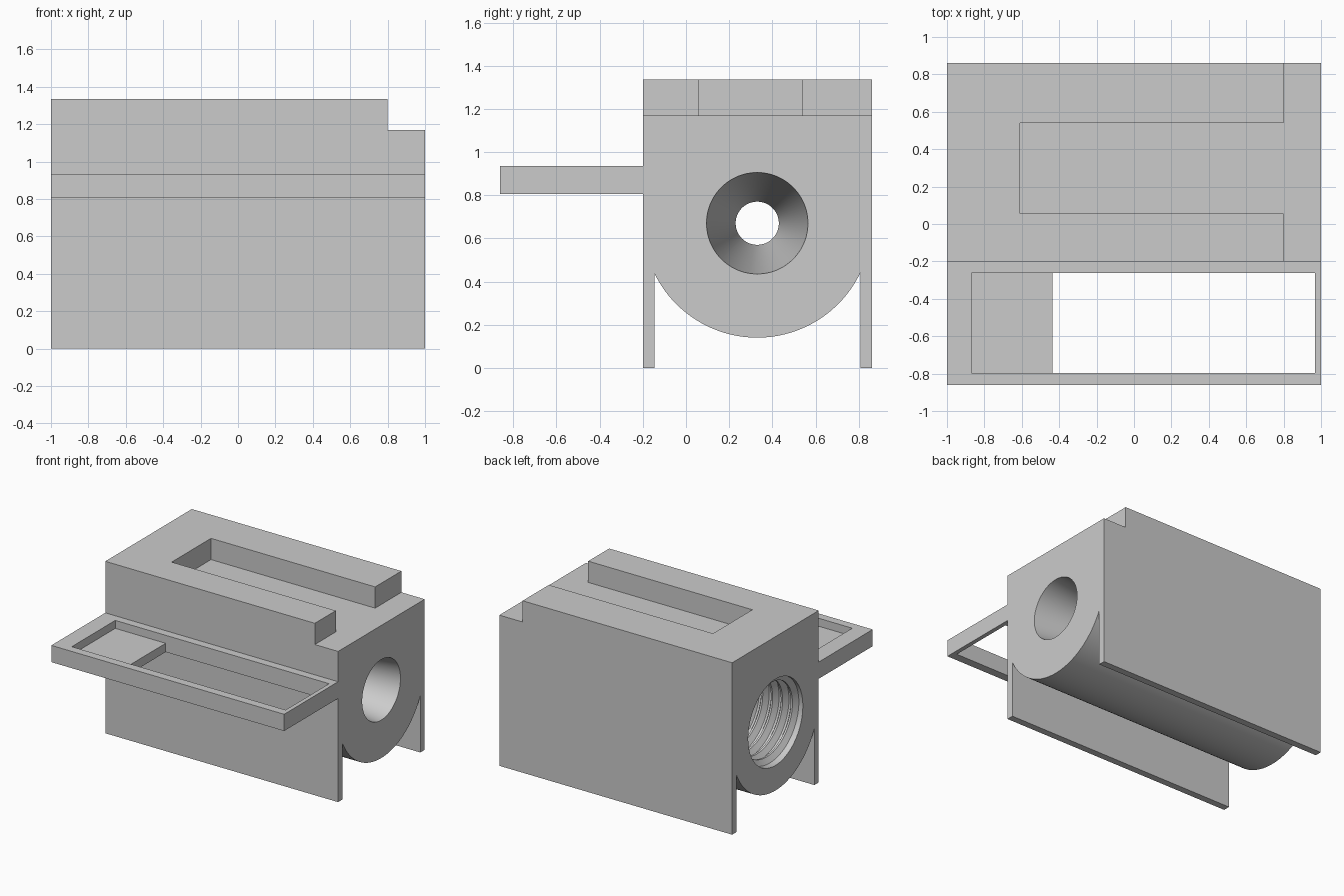
import bpy, bmesh, math
from mathutils import Vector, Matrix

cube = bpy.data.objects.get("Cube")
if cube:
    bpy.data.objects.remove(cube, do_unlink=True)

grey = bpy.data.materials.new("light grey")
grey.use_nodes = True
grey.diffuse_color = (0.6, 0.6, 0.6, 1)
grey.node_tree.nodes["Principled BSDF"].inputs["Base Color"].default_value = (0.6, 0.6, 0.6, 1)

AXIS_Y, AXIS_Z = 0.33, 0.67    # bore axis, parallel to x
BELLY = 0.53                   # radius of the rounded underside
FRONT, BACK, LEG = -0.2, 0.862, 0.053


def finish(name, bm):
    bmesh.ops.recalc_face_normals(bm, faces=bm.faces[:])
    mesh = bpy.data.meshes.new(name)
    bm.to_mesh(mesh)
    bm.free()
    mesh.materials.append(grey)
    obj = bpy.data.objects.new(name, mesh)
    bpy.context.collection.objects.link(obj)
    return obj


def select(obj):
    bpy.ops.object.select_all(action='DESELECT')
    obj.select_set(True)
    bpy.context.view_layer.objects.active = obj


def smooth(obj):
    select(obj)
    bpy.ops.object.shade_smooth_by_angle(angle=math.radians(25))


def box(name, lo, hi):
    bm = bmesh.new()
    lo, hi = Vector(lo), Vector(hi)
    size = Matrix.Diagonal((*(hi - lo), 1))
    bmesh.ops.create_cube(bm, size=1, matrix=Matrix.Translation((lo + hi) / 2) @ size)
    return finish(name, bm)


def prism(name, points, axis, start, end):
    """Extrude a flat outline along x (points are y, z) or z (points are x, y)."""
    bm = bmesh.new()
    place = (lambda p: (start, *p)) if axis == 'x' else (lambda p: (*p, start))
    face = bm.faces.new([bm.verts.new(place(p)) for p in points])
    step = Vector((end - start, 0, 0)) if axis == 'x' else Vector((0, 0, end - start))
    top = bmesh.ops.extrude_face_region(bm, geom=[face], use_keep_orig=True)["geom"]
    bmesh.ops.translate(bm, vec=step, verts=[v for v in top if isinstance(v, bmesh.types.BMVert)])
    return finish(name, bm)


def lathe(name, profile, steps=96):
    """Turn a closed solid from (x, radius) pairs around the bore axis."""
    bm = bmesh.new()
    rings = []
    for x, r in profile:
        turn = [2 * math.pi * i / steps for i in range(steps)]
        rings.append([bm.verts.new((x, AXIS_Y + r * math.cos(a), AXIS_Z + r * math.sin(a)))
                      for a in turn])
    for a, b in zip(rings, rings[1:]):
        for i in range(steps):
            j = (i + 1) % steps
            bm.faces.new((a[i], a[j], b[j], b[i]))
    bm.faces.new(rings[0])
    bm.faces.new(rings[-1])
    return finish(name, bm)


def cut(obj, cutter):
    cutter.hide_render = True
    mod = obj.modifiers.new("cut", 'BOOLEAN')
    mod.operation, mod.solver, mod.object = 'DIFFERENCE', 'EXACT', cutter
    select(obj)
    bpy.ops.object.modifier_apply(modifier=mod.name)
    bpy.data.objects.remove(cutter, do_unlink=True)


# Housing: block with a rounded belly hanging between two thin side skirts
inner_front, inner_back = FRONT + LEG, BACK - LEG
a0 = math.pi + math.acos((AXIS_Y - inner_front) / BELLY)
a0 = math.pi + math.acos(min(1, (AXIS_Y - inner_front) / BELLY))
a1 = 2 * math.pi - math.acos(min(1, (inner_back - AXIS_Y) / BELLY))
arc = [(AXIS_Y + BELLY * math.cos(a), AXIS_Z + BELLY * math.sin(a))
       for a in (a0 + (a1 - a0) * i / 48 for i in range(49))]
outline = [(FRONT, 1.17), (FRONT, 0), (inner_front, 0), *arc,
           (inner_back, 0), (BACK, 0), (BACK, 1.17)]
housing = prism("housing", outline, 'x', -1, 1)

# Threaded socket on one end, flaring nozzle on the other
cut(housing, lathe("bore_cutter", [(-1.1, 0.335), (0, 0.335), (0, 0.1),
                                   (1, 0.235), (1.01, 0.2364)]))
smooth(housing)

# U-shaped rail on top, open toward +x
rail = [(-1, FRONT), (0.8, FRONT), (0.8, 0.057), (-0.61, 0.057),
        (-0.61, 0.54), (0.8, 0.54), (0.8, BACK), (-1, BACK)]
prism("top_rail", rail, 'z', 1.17, 1.335)

# Side tray: open frame with a raised floor at one end
tray = box("side_tray", (-1, -0.862, 0.805), (1, FRONT, 0.935))
cut(tray, box("tray_cutter", (-0.87, -0.797, 0.7), (0.967, -0.263, 1.1)))
box("tray_floor", (-0.87, -0.797, 0.805), (-0.437, -0.263, 0.873))

# Helical thread ridge inside the socket
PITCH, TURNS = 0.085, 11
bm = bmesh.new()
ridge = [(-0.99, 0.34), (-0.96, 0.295), (-0.945, 0.295), (-0.915, 0.34)]
section = bm.faces.new([bm.verts.new((x, AXIS_Y, AXIS_Z + r)) for x, r in ridge])
steps = 64 * TURNS
bmesh.ops.spin(bm, geom=[section, *section.edges, *section.verts],
               cent=(0, AXIS_Y, AXIS_Z), axis=(1, 0, 0),
               dvec=(PITCH / 64, 0, 0), angle=2 * math.pi * TURNS, steps=steps)
smooth(finish("socket_thread", bm))
